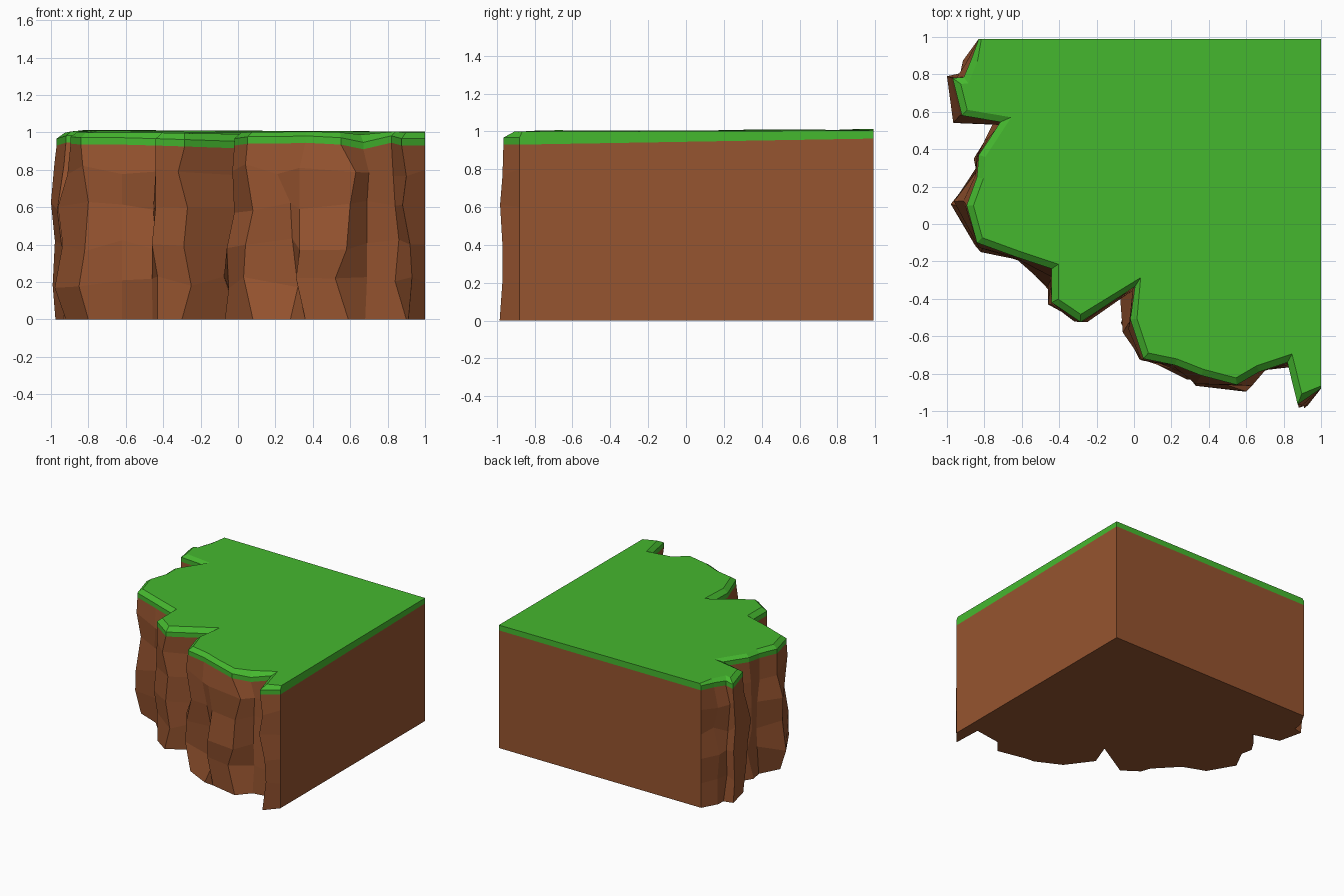
import bpy, bmesh, random
from mathutils import Vector

if "Cube" in bpy.data.objects:
    bpy.data.objects.remove(bpy.data.objects["Cube"])

random.seed(4)

# Ragged cliff edge from back left to front right: grass rim x, y, rim height
RIM = [(-.83, .99, 1.015), (-.87, .88, 1.01), (-.91, .785, 1.0), (-.97, .78, .985),
       (-.92, .58, 1.0), (-.715, .545, 1.01), (-.77, .46, 1.01), (-.83, .37, 1.01),
       (-.84, .25, 1.0), (-.895, .10, .995), (-.84, -.10, .99), (-.62, -.18, .99),
       (-.44, -.24, .985), (-.44, -.42, .985), (-.285, -.525, .98), (.005, -.335, .97),
       (-.02, -.51, .985), (.05, -.72, .995), (.22, -.755, .995), (.36, -.81, 1.0),
       (.55, -.86, .99), (.67, -.79, .965), (.82, -.74, 1.0), (.875, -.965, .985),
       (1, -.88, .985)]
# Furthest reach of the rock below each rim point
BULGE = [(-.83, .99), (-.92, .86), (-.935, .80), (-1.0, .79),
         (-.955, .53), (-.73, .54), (-.79, .46), (-.85, .37),
         (-.85, .28), (-.98, .115), (-.85, -.15), (-.62, -.195),
         (-.465, -.34), (-.45, -.43), (-.29, -.52), (-.05, -.38),
         (-.07, -.58), (.03, -.73), (.29, -.83), (.33, -.865),
         (.52, -.895), (.68, -.775), (.81, -.765), (.90, -.985),
         (1, -.88)]
LAYERS = [0, .2, .4, .6, .8]
# How the front columns wander sideways: x at each layer
WANDER = {10: (-.80, -.85, -.82, -.80, -.83), 11: (-.62,) * 5,
          13: (-.43, -.43, -.46, -.44, -.44), 14: (-.30, -.25, -.29, -.27, -.32),
          16: (-.07, -.05, -.06, -.02, -.03), 17: (.08, .03, .04, .08, .04),
          18: (.28, .32, .29, .28, .21), 19: (.36, .31, .33, .33, .33),
          20: (.59, .52, .58, .60, .63), 21: (.68, .69, .69, .69, .70),
          22: (.90, .84, .86, .84, .83), 23: (.91, .93, .92, .88, .90)}
BACK_CORNER = (1, .99)
N = len(RIM)


def material(name, color):
    m = bpy.data.materials.new(name)
    m.diffuse_color = (*color, 1)
    m.use_nodes = True
    m.node_tree.nodes["Principled BSDF"].inputs["Base Color"].default_value = m.diffuse_color
    return m


def skin(name, rings, mat, cap_bottom=False, cap_top=False):
    """Join stacked rings of points with flat quads and optional end caps."""
    bm = bmesh.new()
    loops = [[bm.verts.new(p) for p in r] for r in rings]
    for lo, hi in zip(loops, loops[1:]):
        for i in range(len(lo)):
            j = (i + 1) % len(lo)
            bm.faces.new((lo[i], lo[j], hi[j], hi[i]))
    if cap_bottom:
        bm.faces.new(loops[0][::-1])
    if cap_top:
        bm.faces.new(loops[-1])
    me = bpy.data.meshes.new(name)
    bm.to_mesh(me)
    bm.free()
    me.materials.append(mat)
    ob = bpy.data.objects.new(name, me)
    bpy.context.collection.objects.link(ob)


def inset(i, d):
    """Rim point i moved inwards by a mitred distance; ends slide on the walls."""
    p = Vector(RIM[i][:2])
    if i == 0:
        return p + Vector((d * .4, 0))
    if i == N - 1:
        return p + Vector((0, d * .4))
    a = (p - Vector(RIM[i - 1][:2])).normalized()
    b = (Vector(RIM[i + 1][:2]) - p).normalized()
    na, nb = Vector((-a.y, a.x)), Vector((-b.y, b.x))
    return p + (na + nb) * d / max(1 + na.dot(nb), .5)


# Rock columns: each layer moves between the rim and its furthest reach
reach = []
for i in range(N):
    w = [random.uniform(-.1, 1) for _ in LAYERS]
    w[random.randrange(len(w))] = 1
    reach.append(w)
reach[3] = [.2, .7, .3, 1, .4]
reach[9] = [.3, 1, .5, .8, .2]

rings = []
for k, z in enumerate(LAYERS):
    ring = []
    for i in range(N):
        p = Vector(RIM[i][:2]).lerp(Vector(BULGE[i]), reach[i][k])
        dz = 0
        if 0 < i < N - 1:
            side = (Vector(RIM[i + 1][:2]) - Vector(RIM[i - 1][:2])).normalized()
            if i in WANDER:
                p.x = WANDER[i][k]
            elif i != 3:
                p += side * random.uniform(-.025, .025)
            dz = random.uniform(-.035, .035) if k else 0
        ring.append((max(p.x, -1), p.y, z + dz))
    rings.append(ring + [(*BACK_CORNER, z)])

under = [(x, y, z - .055) for x, y, z in RIM] + [(*BACK_CORNER, .962)]
rings.append(under)
skin("rock_cliff", rings, material("dirt", (.307, .089, .029)), cap_bottom=True)

# Grass: thin upright lip, sloped edge, flat top
lip = [(x, y, z - .018) for x, y, z in RIM] + [(*BACK_CORNER, .99)]
top = [(*inset(i, .035), RIM[i][2] * .5 + .506) for i in range(N)] + [(*BACK_CORNER, 1.005)]
skin("grass_top", [under, lip, top], material("grass", (.06, .48, .028)), cap_top=True)
